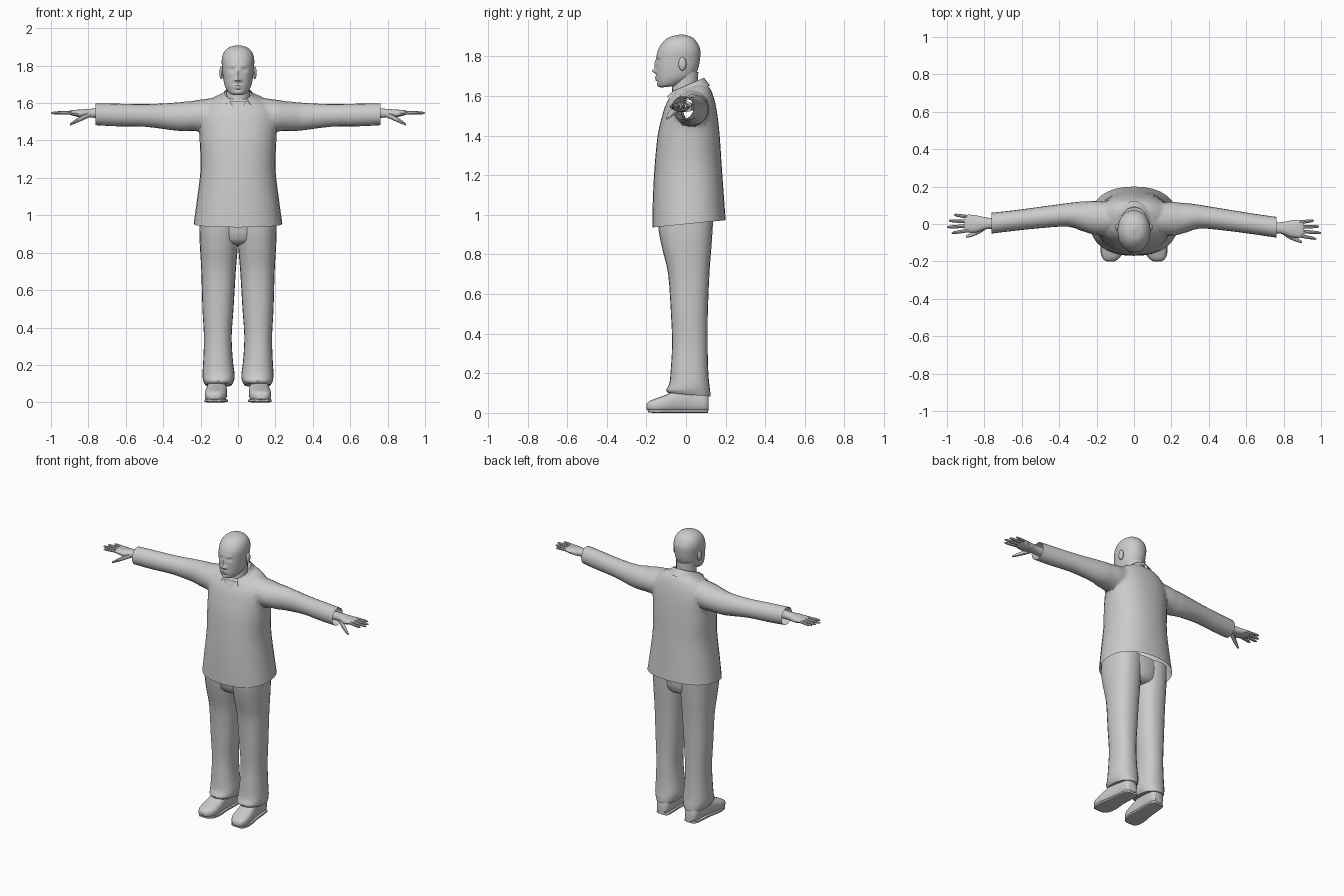
import bpy, bmesh, math

grey = bpy.data.materials.new("plain grey")
grey.diffuse_color = (0.6, 0.6, 0.6, 1)


def finish(name, bm, angle=40):
    bmesh.ops.recalc_face_normals(bm, faces=bm.faces)
    me = bpy.data.meshes.new(name)
    bm.to_mesh(me)
    bm.free()
    me.materials.append(grey)
    ob = bpy.data.objects.new(name, me)
    bpy.context.collection.objects.link(ob)
    smooth(ob, angle)
    return ob


def smooth(ob, angle=40):
    bpy.ops.object.select_all(action='DESELECT')
    ob.select_set(True)
    bpy.context.view_layer.objects.active = ob
    bpy.ops.object.shade_smooth_by_angle(angle=math.radians(angle))


def spline(rings, sub):
    """Catmull-Rom in-betweens of the section table."""
    rings = [tuple(r) + (0,) * (6 - len(r)) for r in rings]
    out = []
    for i in range(len(rings) - 1):
        a, b, c, d = (rings[max(i - 1, 0)], rings[i], rings[i + 1],
                      rings[min(i + 2, len(rings) - 1)])
        for k in range(sub):
            t = k / sub
            out.append([0.5 * (2 * q + (r - p) * t + (2 * p - 5 * q + 4 * r - s) * t * t
                               + (3 * q - p - 3 * r + s) * t ** 3)
                        for p, q, r, s in zip(a, b, c, d)])
    return out + [list(rings[-1])]


def loft(name, rings, axis='z', n=20, sub=3, power=2.0, side=1, dy=0.0, tweak=None):
    """Rings: (station, low1, high1, low2, high2, tilt) along an axis."""
    bm = bmesh.new()
    loops = []
    for t, l1, h1, l2, h2, tilt in spline(rings, sub):
        loop = []
        for k in range(n):
            a = 2 * math.pi * k / n
            c, s = math.cos(a), math.sin(a)
            u = (l1 + h1) / 2 + (h1 - l1) / 2 * math.copysign(abs(c) ** (2 / power), c)
            v = (l2 + h2) / 2 + (h2 - l2) / 2 * math.copysign(abs(s) ** (2 / power), s)
            p = {'z': (u, v, t + tilt * v), 'x': (t, u, v), 'y': (u, t, v)}[axis]
            if axis == 'x':
                p = (p[0], p[1] + dy * p[0] / 0.76, p[2])
            loop.append(bm.verts.new((p[0] * side, p[1], p[2])))
        loops.append(loop)
    for a, b in zip(loops, loops[1:]):
        for k in range(n):
            bm.faces.new((a[k], a[(k + 1) % n], b[(k + 1) % n], b[k]))
    bm.faces.new(loops[0])
    bm.faces.new(loops[-1])
    if tweak:
        for v in bm.verts:
            tweak(v.co)
    return finish(name, bm)


def ellipsoid(name, centre, size):
    bm = bmesh.new()
    bmesh.ops.create_uvsphere(bm, u_segments=14, v_segments=10, radius=1)
    for v in bm.verts:
        v.co = [c + s * q for c, s, q in zip(centre, size, v.co)]
    return finish(name, bm)


# Head with sculpted face: (x, z, spread x, spread z, push forward)
FACE = [(0, 1.760, .009, .020, .008), (0, 1.727, .012, .011, .020), (.014, 1.722, .008, .007, .010),
        (.034, 1.778, .014, .009, -.011), (.034, 1.777, .010, .004, .006), (.030, 1.800, .018, .007, .004),
        (0, 1.693, .022, .005, .008), (0, 1.681, .018, .005, .007), (0, 1.671, .018, .005, -.004),
        (0, 1.655, .018, .010, .004)]


def sculpt(co):
    if co.y < -0.06:
        for x, z, sx, sz, push in FACE:
            for cx in {x, -x}:
                co.y -= push * math.exp(-((co.x - cx) / sx) ** 2 - ((co.z - z) / sz) ** 2)


loft("head", [(1.655, -.030, .030, -.125, -.050, .10), (1.668, -.052, .052, -.141, -.005, .12),
              (1.695, -.070, .070, -.149, .040, .08), (1.733, -.079, .079, -.151, .060, .03),
              (1.78, -.084, .084, -.151, .070), (1.83, -.087, .087, -.142, .072),
              (1.87, -.076, .076, -.118, .056), (1.897, -.050, .050, -.083, .028),
              (1.909, -.012, .012, -.035, -.012)], n=56, sub=7, power=2.15, tweak=sculpt)
loft("neck", [(1.58, -.072, .072, -.075, .075), (1.64, -.062, .062, -.070, .062),
              (1.72, -.062, .062, -.070, .062)])
for s in (-1, 1):
    ellipsoid("ear", (s * .089, -.018, 1.762), (.011, .020, .034))

# Shirt: body and both sleeves fused, then opened at hem and cuffs
shirt = loft("shirt", [(.953, -.237, .237, -.17, .20, .10), (1.10, -.217, .217, -.167, .190, .06),
                       (1.25, -.200, .200, -.158, .180), (1.40, -.205, .205, -.143, .170),
                       (1.50, -.210, .210, -.122, .158, .05), (1.565, -.195, .195, -.105, .142, .15),
                       (1.61, -.150, .150, -.085, .120, .25), (1.64, -.085, .085, -.070, .088, .30)],
             n=32, power=2.3)
for s, dy in ((1, -.01), (-1, .012)):
    sleeve = loft("sleeve", [(.11, -.05, .11, 1.46, 1.630), (.20, -.065, .125, 1.447, 1.622),
                             (.26, -.050, .118, 1.448, 1.611), (.35, -.020, .107, 1.455, 1.601),
                             (.50, -.030, .084, 1.474, 1.594), (.65, -.048, .062, 1.476, 1.597),
                             (.762, -.063, .048, 1.482, 1.598)], 'x', side=s, dy=dy)
    mod = shirt.modifiers.new("fuse", 'BOOLEAN')
    mod.operation = 'UNION'
    mod.object = sleeve
    bpy.context.view_layer.objects.active = shirt
    bpy.ops.object.modifier_apply(modifier=mod.name)
    bpy.data.objects.remove(sleeve)
bm = bmesh.new()
bm.from_mesh(shirt.data)
bmesh.ops.delete(bm, context='FACES', geom=[
    f for f in bm.faces if (abs(f.calc_center_median().x) > .75 and abs(f.normal.x) > .9)
    or (f.calc_center_median().z < 1 and f.normal.z < -.9)])
for _ in range(3):
    bmesh.ops.smooth_vert(bm, factor=.5, use_axis_x=True, use_axis_y=True, use_axis_z=True, verts=[
        v for v in bm.verts if .14 < abs(v.co.x) < .27 and v.co.z > 1.40])
bm.to_mesh(shirt.data)
bm.free()
smooth(shirt, 50)

# Folded collar and the V of the open neck
bm = bmesh.new()
rows = []
for i in range(25):
    a = math.radians(-145 + 290 * i / 24)
    k = (1 - math.cos(a)) / 2
    tip = .025 if i in (1, 23) else 0
    rows.append([bm.verts.new((r * math.sin(a), y + ry * math.cos(a), z)) for r, y, ry, z in
                 ((.072, .005, .086, 1.692 - .075 * k), (.108, .002, .120, 1.652 - .060 * k - tip))])
for p, q in zip(rows, rows[1:]):
    bm.faces.new((p[0], q[0], q[1], p[1]))
finish("collar", bm)
bm = bmesh.new()
bm.faces.new([bm.verts.new(p) for p in ((-.045, -.083, 1.61), (0, -.117, 1.53), (.045, -.083, 1.61))])
finish("open_neck", bm)

# Hands: palm, four fingers and thumb
for s, dy in ((1, -.012), (-1, .012)):
    loft("palm", [(.73, -.038, .018, 1.518, 1.572), (.79, -.040, .022, 1.522, 1.570),
                  (.84, -.058, .032, 1.522, 1.566), (.885, -.060, .036, 1.533, 1.563),
                  (.905, -.052, .030, 1.540, 1.558)], 'x', n=14, power=2.4, side=s, dy=dy)
    for y0, y1, tip in ((-.046, -.064, .975), (-.024, -.032, 1.0), (-.001, .002, .99), (.022, .034, .962)):
        rings = []
        for t, r in ((0, .0105), (.5, .0095), (.88, .0075), (1, .003)):
            y, z = y0 + (y1 - y0) * t, 1.549 - .002 * t
            rings.append((.875 + (tip - .875) * t, y - r, y + r, z - r, z + r))
        loft("finger", rings, 'x', n=8, sub=2, side=s, dy=dy)
    loft("thumb", [(.79, -.040, -.005, 1.525, 1.555), (.83, -.066, -.032, 1.507, 1.538),
                   (.87, -.082, -.058, 1.490, 1.512), (.897, -.088, -.076, 1.480, 1.492)],
         'x', n=10, side=s, dy=dy)

# Trousers and shoes
loft("trouser_seat", [(.84, -.05, .05, -.06, .07), (.87, -.12, .12, -.118, .122),
                      (1.0, -.16, .16, -.135, .133)], power=2.6)
for s in (-1, 1):
    loft("trouser_leg", [(1.0, -.004, .205, -.143, .138), (.92, -.004, .207, -.138, .134),
                         (.82, .002, .203, -.118, .127), (.70, .012, .196, -.090, .118),
                         (.50, .024, .190, -.076, .110), (.35, .034, .182, -.070, .109),
                         (.22, .027, .186, -.077, .112), (.15, .018, .190, -.084, .117),
                         (.115, .022, .186, -.100, .122), (.093, .034, .175, -.088, .123, -.08)],
         n=24, power=2.3, side=s)
    loft("shoe", [(.114, .075, .135, .012, .085), (.095, .062, .150, .003, .11),
                  (.03, .060, .155, .003, .125), (-.04, .060, .165, .003, .12),
                  (-.10, .058, .175, .002, .092), (-.155, .064, .177, .003, .072),
                  (-.188, .085, .165, .010, .058), (-.20, .105, .145, .020, .042)],
         'y', n=20, power=2.8, side=s)
    loft("sole", [(.112, .075, .135, 0, .018), (.09, .058, .153, 0, .018), (-.03, .060, .165, 0, .018),
                  (-.11, .054, .179, 0, .018), (-.165, .066, .176, 0, .018), (-.192, .09, .16, .004, .018)],
         'y', n=20, power=5, side=s)
